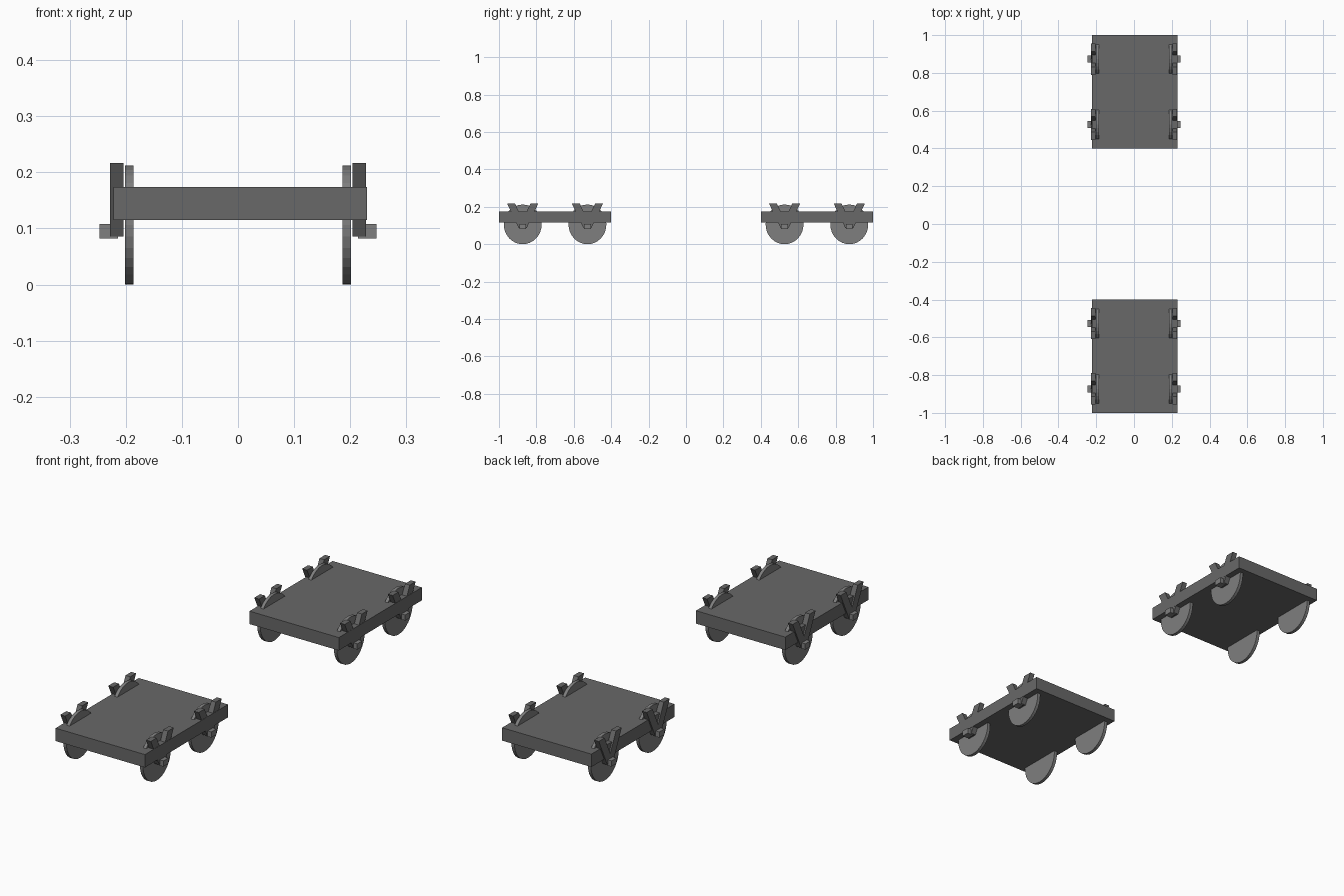
import bpy, bmesh
from math import pi
from mathutils import Matrix

if "Cube" in bpy.data.objects:
    bpy.data.objects.remove(bpy.data.objects["Cube"])


def material(name, v):
    mat = bpy.data.materials.new(name)
    mat.diffuse_color = (v, v, v, 1)
    mat.use_nodes = True
    mat.node_tree.nodes["Principled BSDF"].inputs["Base Color"].default_value = mat.diffuse_color
    return mat


DARK = material("dark_frame", 0.14)
STEEL = material("wheel_steel", 0.21)


def finish(bm, name, mat):
    bmesh.ops.recalc_face_normals(bm, faces=bm.faces)
    mesh = bpy.data.meshes.new(name)
    bm.to_mesh(mesh)
    bm.free()
    mesh.materials.append(mat)
    obj = bpy.data.objects.new(name, mesh)
    bpy.context.collection.objects.link(obj)
    return obj


def box(name, lo, hi, mat):
    bm = bmesh.new()
    size = [b - a for a, b in zip(lo, hi)]
    mid = [(a + b) / 2 for a, b in zip(lo, hi)]
    bmesh.ops.create_cube(bm, size=1, matrix=Matrix.Translation(mid) @ Matrix.Diagonal((*size, 1)))
    return finish(bm, name, mat)


def side_profile(name, pts, x0, x1, mat):
    # extrude a (y, z) outline along x
    bm = bmesh.new()
    face = bm.faces.new([bm.verts.new((x0, y, z)) for y, z in pts])
    out = bmesh.ops.extrude_face_region(bm, geom=[face])
    verts = [v for v in out["geom"] if isinstance(v, bmesh.types.BMVert)]
    bmesh.ops.translate(bm, verts=verts, vec=(x1 - x0, 0, 0))
    return finish(bm, name, mat)


def wheel(name, x, y, r=0.106, width=0.015):
    # disc, very slightly narrower along y than it is tall
    bm = bmesh.new()
    place = (Matrix.Translation((x, y, r)) @ Matrix.Diagonal((1, 0.955, 1, 1))
             @ Matrix.Rotation(pi / 2, 4, 'Y'))
    bmesh.ops.create_cone(bm, cap_ends=True, segments=32, radius1=r, radius2=r, depth=width,
                          matrix=place)
    return finish(bm, name, STEEL)


for end, ys in (("front", -1), ("back", 1)):
    # flat truck deck, slightly off centre
    box(f"{end}_deck", (-0.222, min(0.4 * ys, ys), 0.115), (0.2295, max(0.4 * ys, ys), 0.174), DARK)
    for pair, dist in (("inner", 0.527), ("outer", 0.873)):
        y = ys * dist
        for side, s in (("left", -1), ("right", 1)):
            tag = f"{end}_{pair}_{side}"
            wheel(f"{tag}_wheel", s * 0.1935, y)
            # V-shaped hanger arms
            for arm, d in (("a", -1), ("b", 1)):
                pts = [(y - d * 0.021, 0.086), (y + d * 0.021, 0.086),
                       (y + d * 0.083, 0.217), (y + d * 0.041, 0.217)]
                side_profile(f"{tag}_hanger_{arm}", pts, s * 0.2045, s * 0.2285, DARK)
            # axle box
            xs = sorted((s * 0.214, s * 0.2465))
            box(f"{tag}_axle_box", (xs[0], y - 0.018, 0.082), (xs[1], y + 0.018, 0.108), STEEL)
